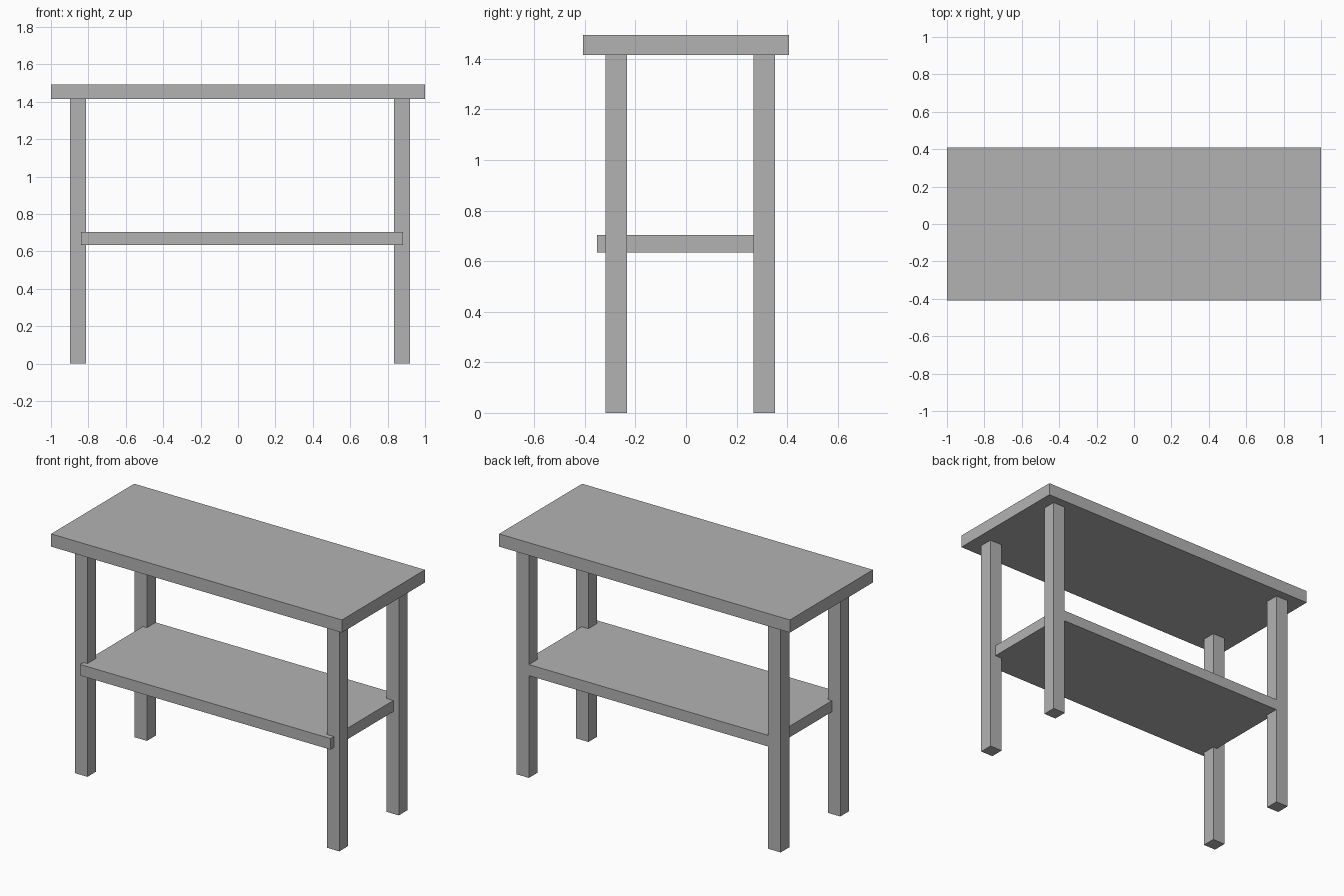
import bpy

cube = bpy.data.objects.get("Cube")
if cube:
    bpy.data.objects.remove(cube, do_unlink=True)

# One plain grey for the whole table
GREY = (0.45, 0.45, 0.45, 1.0)
grey = bpy.data.materials.new("plain grey")
grey.use_nodes = True
grey.diffuse_color = GREY
grey.node_tree.nodes["Principled BSDF"].inputs["Base Color"].default_value = GREY


def box(name, x, y, z):
    """Flat-faced box spanning the given (low, high) ranges."""
    spans = (x, y, z)
    centre = [(low + high) / 2 for low, high in spans]
    bpy.ops.mesh.primitive_cube_add(size=1, location=centre)
    part = bpy.context.object
    part.name = part.data.name = name
    part.scale = [high - low for low, high in spans]
    bpy.ops.object.transform_apply(location=False, rotation=False, scale=True)
    part.data.materials.append(grey)
    return part


TOP_UNDERSIDE = 1.415

# Table top
box("table_top", (-1, 1), (-0.408, 0.408), (TOP_UNDERSIDE, 1.494))

# Lower shelf, standing a little proud of the front legs
box("lower_shelf", (-0.84, 0.882), (-0.352, 0.351), (0.635, 0.704))

# Four square legs, set slightly off centre
LEG = 0.086
for side, x in (("right", -0.898), ("left", 0.834)):
    for end, y in (("front", -0.319), ("back", 0.266)):
        box(f"{end}_{side}_leg", (x, x + LEG), (y, y + LEG), (0, TOP_UNDERSIDE))
